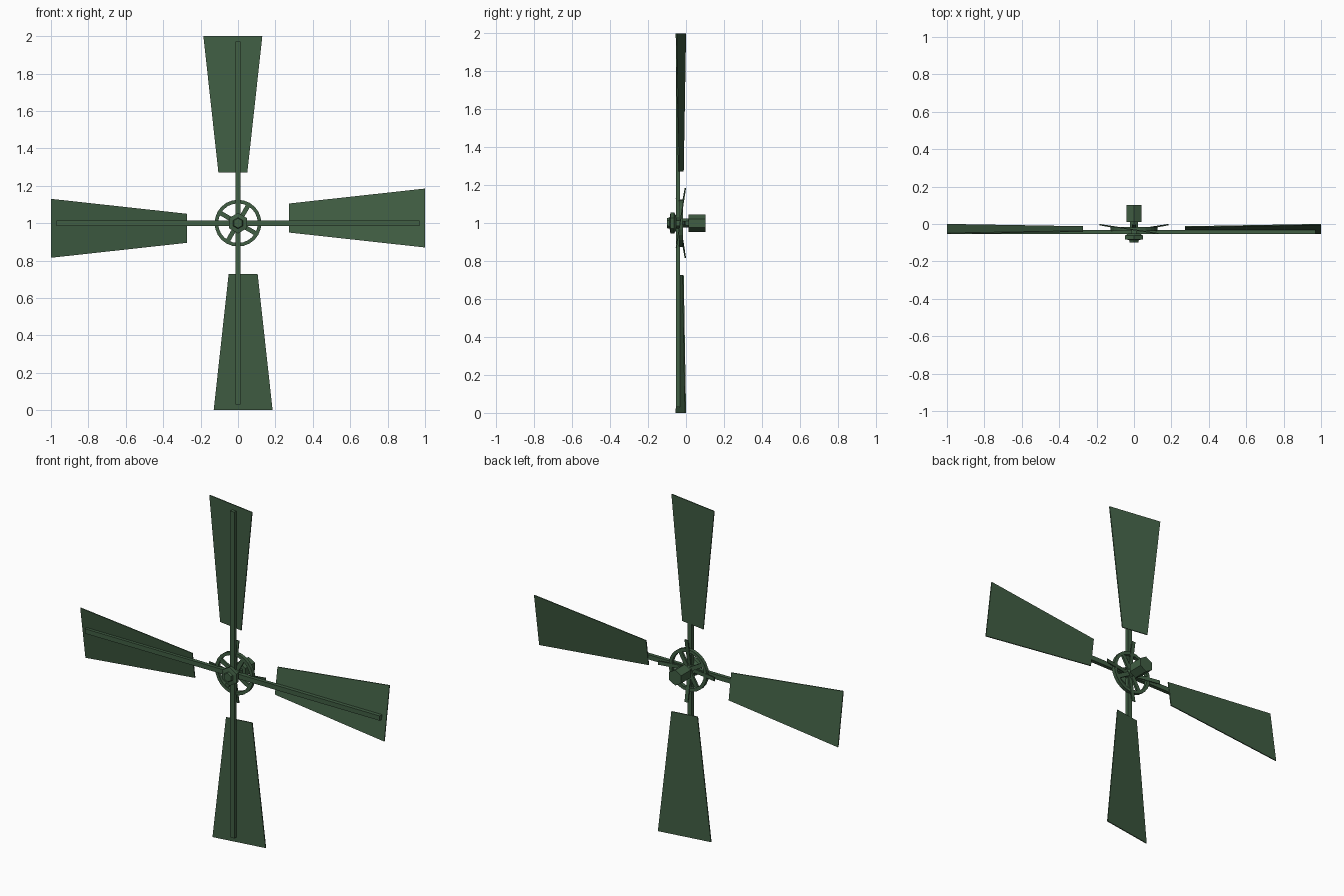
import bpy, bmesh, math
from mathutils import Matrix, Vector

if "Cube" in bpy.data.objects:
    bpy.data.objects.remove(bpy.data.objects["Cube"])

green = bpy.data.materials.new("dark green paint")
green.diffuse_color = (0.052, 0.112, 0.057, 1)
green.use_nodes = True
green.node_tree.nodes["Principled BSDF"].inputs["Base Color"].default_value = green.diffuse_color
CENTRE = Matrix.Translation((0, 0, 1))


def make(name, verts, faces, angle=0):
    """Mesh around the hub centre, turned about the y axis."""
    bm = bmesh.new()
    vs = [bm.verts.new(v) for v in verts]
    for f in faces:
        bm.faces.new([vs[i] for i in f])
    bmesh.ops.recalc_face_normals(bm, faces=bm.faces)
    bm.transform(CENTRE @ Matrix.Rotation(math.radians(angle), 4, 'Y'))
    me = bpy.data.meshes.new(name)
    bm.to_mesh(me)
    bm.free()
    me.materials.append(green)
    ob = bpy.data.objects.new(name, me)
    bpy.context.collection.objects.link(ob)
    return ob


BOX = [(0, 1, 2, 3), (4, 5, 6, 7), (0, 1, 5, 4),
       (1, 2, 6, 5), (2, 3, 7, 6), (3, 0, 4, 7)]


def slab(name, outline, thick, angle=0):
    """Four-point outline given a thickness along y."""
    t = thick / 2
    make(name, [(x, y - t, z) for x, y, z in outline] +
               [(x, y + t, z) for x, y, z in outline], BOX, angle)


def lathe(name, profile, n, closed=False):
    """Profile of (radius, y) turned about the y axis."""
    verts = [(r * math.sin(2 * math.pi * i / n), y, r * math.cos(2 * math.pi * i / n))
             for r, y in profile for i in range(n)]
    m = len(profile)
    faces = []
    for k in range(m if closed else m - 1):
        a, b = k * n, ((k + 1) % m) * n
        faces += [(a + i, a + (i + 1) % n, b + (i + 1) % n, b + i) for i in range(n)]
    if not closed:
        faces += [tuple(range(n)), tuple(range((m - 1) * n, m * n))]
    return make(name, verts, faces)


def blade_y(x):
    # pitch of the sails
    return -0.027 - 0.155 * (x + 0.0275)


for k in range(4):
    a = 90 * k
    # pitched, tapered sail
    slab("sail_blade", [(x, blade_y(x), z) for x, z in
                        ((-0.105, 0.272), (0.05, 0.272), (0.13, 1.0), (-0.185, 1.0))], 0.006, a)
    # spar in front of the sail
    w = 0.014
    slab("spar", [(-w, -0.043, 0), (w, -0.043, 0), (w, -0.043, 0.97), (-w, -0.043, 0.97)], 0.022, a)
    # thin brace sloping back behind the spar
    w = 0.011
    slab("brace", [(-w, -0.032, 0.03), (w, -0.032, 0.03), (w, -0.004, 0.185), (-w, -0.004, 0.185)], 0.006, a)
    # wheel spoke
    w = 0.012
    slab("wheel_spoke", [(-w, -0.027, 0.01), (w, -0.027, 0.01), (w, -0.027, 0.112), (-w, -0.027, 0.112)],
         0.012, a + 30)

# wheel rim
lathe("wheel_rim", [(0.125, -0.037), (0.125, -0.016), (0.106, -0.016), (0.106, -0.037)], 24, True)
# hexagonal nose cap, shaft and rear block
lathe("nose_cap", [(0.026, -0.1), (0.03, -0.086), (0.055, -0.082), (0.055, -0.062), (0.035, -0.05), (0.035, -0.03)], 6)
lathe("shaft", [(0.024, -0.04), (0.024, 0.03)], 6)
lathe("rear_block", [(0.046, 0.012), (0.046, 0.102)], 6)
